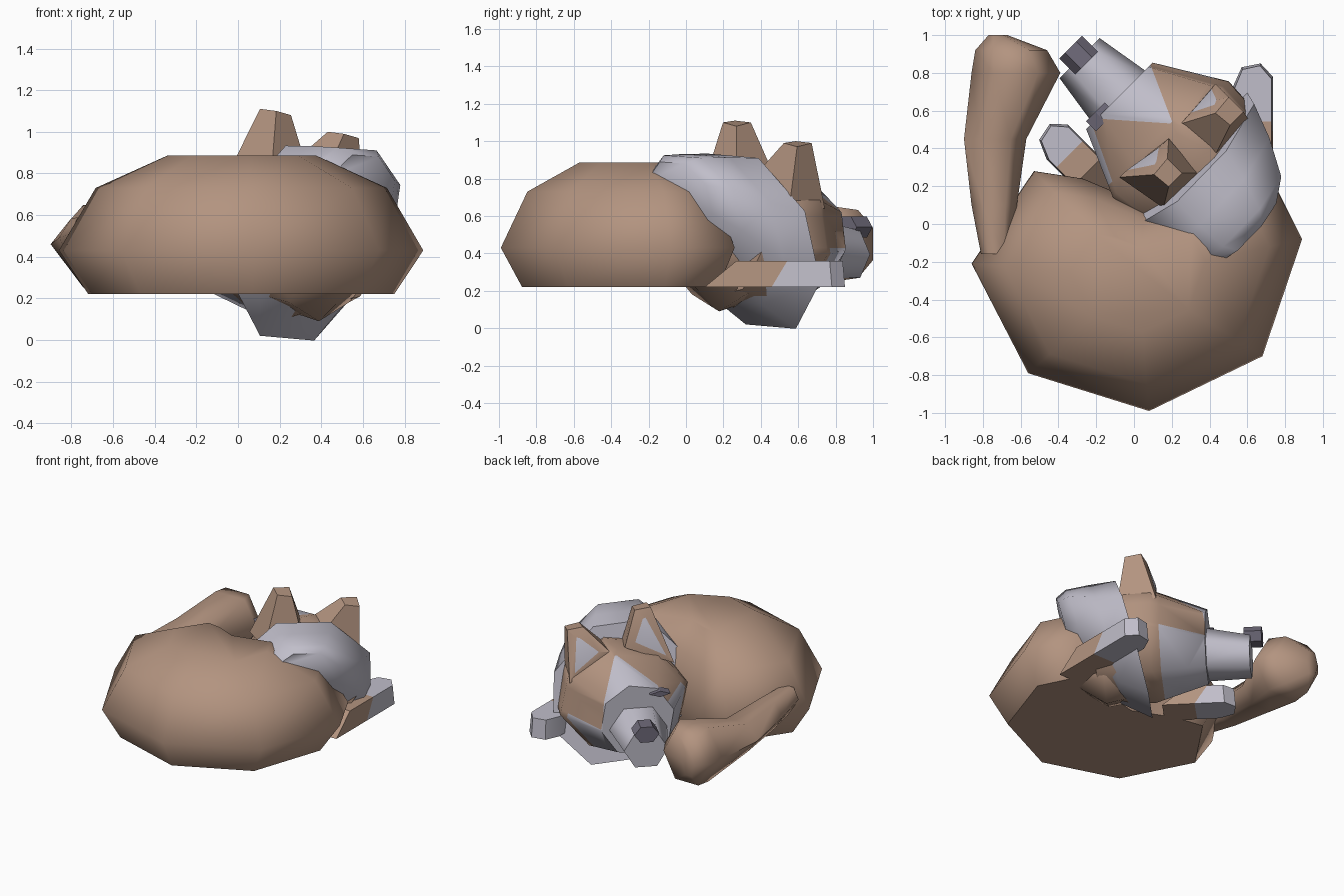
import bpy, bmesh, math

cube = bpy.data.objects.get("Cube")
if cube:
    bpy.data.objects.remove(cube, do_unlink=True)


def material(name, rgb):
    m = bpy.data.materials.new(name)
    m.use_nodes = True
    m.diffuse_color = (*rgb, 1)
    m.node_tree.nodes["Principled BSDF"].inputs["Base Color"].default_value = (*rgb, 1)
    return m


BROWN = material("fur_brown", (0.45, 0.295, 0.215))
GREY = material("fur_grey", (0.53, 0.515, 0.59))
DARK = material("nose_dark", (0.165, 0.15, 0.20))
FACING = math.radians(45)   # head, ruff and one paw point along this turned y axis


def finish(bm, name, mats, turn=0.0, angle=50):
    bmesh.ops.recalc_face_normals(bm, faces=bm.faces)
    mesh = bpy.data.meshes.new(name)
    bm.to_mesh(mesh)
    bm.free()
    for m in mats:
        mesh.materials.append(m)
    ob = bpy.data.objects.new(name, mesh)
    bpy.context.collection.objects.link(ob)
    ob.rotation_euler.z = turn
    bpy.ops.object.select_all(action='DESELECT')
    ob.select_set(True)
    bpy.context.view_layer.objects.active = ob
    bpy.ops.object.shade_smooth_by_angle(angle=math.radians(angle))
    return mesh


def skin(loops):
    """Join matching point loops into a closed solid."""
    bm = bmesh.new()
    rows = [[bm.verts.new(p) for p in loop] for loop in loops]
    for a, b in zip(rows, rows[1:]):
        for i in range(len(a)):
            j = (i + 1) % len(a)
            bm.faces.new((a[i], a[j], b[j], b[i]))
    bm.faces.new(rows[0])
    bm.faces.new(rows[-1])
    return bm


def tube(rings, sides=8, roll=0.0, shear=0.0, lean=0.0):
    """Rings are (y, centre x, centre z, x radius, z radius)."""
    loops = []
    for y, x, z, rx, rz in rings:
        loop = []
        for i in range(sides):
            a = 2 * math.pi * i / sides + math.radians(roll)
            up = rz * math.sin(a)
            loop.append((x + rx * math.cos(a) - lean * up, y - shear * up, z + up))
        loops.append(loop)
    return skin(loops)


def cut(bm, point, normal):
    bmesh.ops.bisect_plane(bm, geom=bm.verts[:] + bm.edges[:] + bm.faces[:],
                           plane_co=point, plane_no=normal)


# Curled body: one outline, scaled level by level, with a crisp flat underside
outline = [(-.86, -.21), (-.56, -.79), (.08, -.99), (.68, -.70), (.89, -.08),
           (.72, .26), (.06, .10), (-.27, .24), (-.53, .28)]
cx, cy = .02, -.28
levels = [(.22, .84), (.43, 1), (.73, .8), (.885, .41)]
body = finish(skin([[(cx + (x - cx) * k, cy + (y - cy) * k, z) for x, y in outline]
                    for z, k in levels]), "body", [BROWN], angle=85)
for e in body.edges:
    e.use_edge_sharp = all(body.vertices[v].co.z < .23 for v in e.vertices)

# Tail, swelling towards the blunt tip
finish(tube([(-.16, -.73, .51, .08, .09), (.1, -.74, .49, .12, .11),
             (.45, -.735, .46, .165, .12), (.80, -.625, .45, .235, .23),
             (.92, -.65, .45, .19, .21), (1.0, -.72, .45, .05, .10)], 6),
       "tail", [BROWN], angle=65)

# Neck underside and ruff
finish(tube([(-.36, .40, .42, .18, .18), (-.15, .40, .40, .29, .31),
             (.02, .40, .42, .30, .29)]), "neck", [BROWN], FACING)
finish(tube([(-.44, .39, .70, .24, .20), (-.35, .40, .65, .36, .29),
             (-.15, .43, .53, .44, .425), (.04, .46, .465, .485, .495)],
            roll=19, shear=.25, lean=.12), "ruff", [GREY], FACING, 60)

# Head, with the pale face cut along straight lines
head = tube([(-.2, .46, .48, .32, .32), (0, .46, .48, .43, .38),
             (.18, .455, .48, .445, .385), (.535, .425, .48, .255, .265)], roll=-13)
wedge = [((.46, .30), (.25, .54)), ((.53, .25), (.66, .54))]
cut(head, (0, .24, 0), (0, 1, 0))
cut(head, (0, 0, .43), (0, 0, 1))
cut(head, (0, 0, .60), (0, 0, 1))
for (x0, y0), (x1, y1) in wedge:
    cut(head, (x0, y0, 0), (y1 - y0, x0 - x1, 0))


def wedge_x(line, y):
    (x0, y0), (x1, y1) = line
    return x0 + (x1 - x0) * (y - y0) / (y1 - y0)


for f in head.faces:
    c = f.calc_center_median()
    blaze = wedge_x(wedge[0], c.y) < c.x < wedge_x(wedge[1], c.y)
    cheek = c.z < (.60 if c.x < .3 else .43)
    if c.y > .24 and (cheek or blaze or c.y > .53):
        f.material_index = 1
finish(head, "head", [BROWN, GREY], FACING, 60)

# Muzzle, nose and closed eye
finish(tube([(.45, .42, .43, .21, .18), (.825, .417, .395, .15, .145)], 6),
       "muzzle", [GREY], FACING, 65)
finish(tube([(.78, .425, .54, .085, .065), (.90, .425, .54, .085, .065)], 6),
       "nose", [DARK], FACING, 30)
finish(tube([(.49, .275, .675, .07, .022), (.565, .275, .675, .07, .022)], 4),
       "closed_eye", [DARK], FACING, 30)


# Ears: tapered blocks with an inset pale panel on the front
def ear(name, base, tip):
    tx, ty, tz = tip
    top = [(tx - .06, ty + .05, tz), (tx + .05, ty + .06, tz - .01),
           (tx + .05, ty - .05, tz - .03), (tx - .05, ty - .05, tz - .01)]
    bm = skin([base, top])
    bm.normal_update()
    bm.faces.ensure_lookup_table()
    front = bm.faces[0]
    bmesh.ops.inset_individual(bm, faces=[front], thickness=.078, depth=-.015)
    front.material_index = 1
    finish(bm, name, [BROWN, GREY], FACING, 25)


ear("right_ear", [(.12, .23, .74), (.45, .19, .86), (.43, -.05, .80), (.17, -.05, .74)],
    (.32, .06, 1.11))
ear("left_ear", [(.55, .20, .84), (.83, .22, .64), (.82, -.04, .64), (.55, -.05, .80)],
    (.78, .06, 1.0))


# Front legs: flat-bottomed blocks with pale paws
def leg(name, x, start, end, split, turn):
    w = .105
    plan = [(x - w, start), (x + w, start), (x + w, end - .07), (x + .04, end),
            (x - .06, end - .02), (x - w, end - .12)]
    top = [(x + (px - x) * .93, py + (.17 if py == start else -.012), .36)
           for px, py in plan]
    bm = skin([[(px, py, .22) for px, py in plan], top])
    slant = .6
    cut(bm, (0, split, .29), (0, 1, -slant))
    for f in bm.faces:
        c = f.calc_center_median()
        f.material_index = int(c.y - split > slant * (c.z - .29))
    finish(bm, name, [BROWN, GREY], turn, 30)


leg("left_front_leg", .63, .1, .85, .5, 0)
leg("right_front_leg", .02, .2, .69, .46, FACING)
